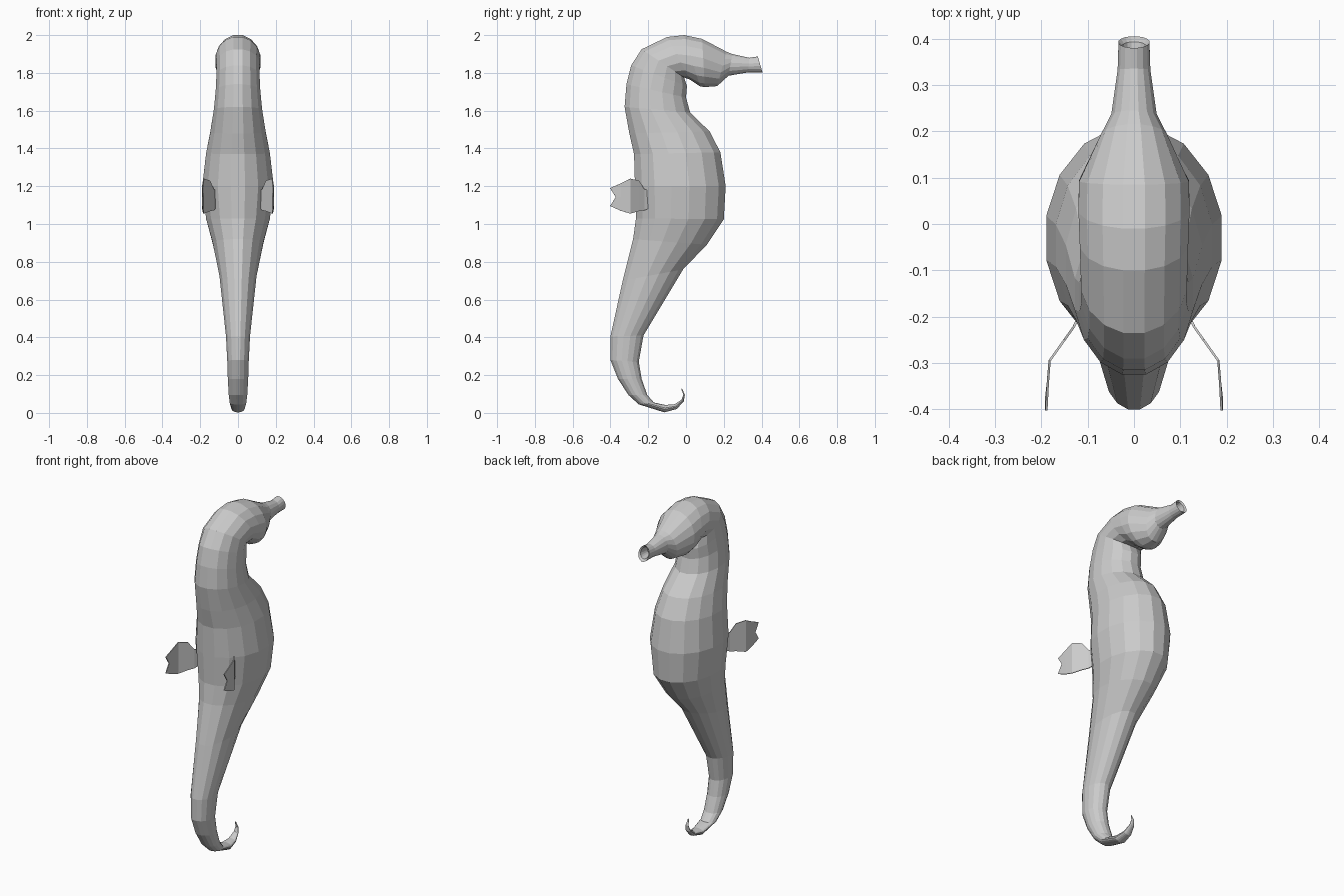
import bpy, bmesh, math
from mathutils import Vector

SIDES = 16


def finish(bm, name):
    bmesh.ops.recalc_face_normals(bm, faces=bm.faces)
    me = bpy.data.meshes.new(name)
    bm.to_mesh(me)
    bm.free()
    ob = bpy.data.objects.new(name, me)
    bpy.context.collection.objects.link(ob)
    return ob


def loft(name, sections):
    """Skin elliptical rings given as (back y, z, front y, z, half width)."""
    bm = bmesh.new()
    rings = []
    for by, bz, fy, fz, w in sections:
        mid = Vector((0, (by + fy) / 2, (bz + fz) / 2))
        axis = Vector((0, (by - fy) / 2, (bz - fz) / 2)) / math.cos(math.pi / SIDES)
        ring = []
        for i in range(SIDES):
            a = 2 * math.pi * (i + 0.5) / SIDES
            ring.append(bm.verts.new(mid + axis * math.cos(a) + Vector((w * math.sin(a), 0, 0))))
        rings.append(ring)
    for r, s in zip(rings, rings[1:]):
        for i in range(SIDES):
            j = (i + 1) % SIDES
            bm.faces.new((r[i], r[j], s[j], s[i]))
    bm.faces.new(rings[0])
    bm.faces.new(rings[-1])
    return finish(bm, name)


# Curled tail, belly, neck, head and hollow snout as one skin
loft("body", [
    (-0.021, 0.130, -0.025, 0.127, 0.003),
    (-0.006, 0.095, -0.014, 0.095, 0.009),
    (-0.012, 0.060, -0.024, 0.070, 0.015),
    (-0.050, 0.020, -0.060, 0.046, 0.025),
    (-0.115, 0.003, -0.110, 0.042, 0.035),
    (-0.250, 0.045, -0.170, 0.055, 0.044),
    (-0.305, 0.095, -0.205, 0.095, 0.050),
    (-0.360, 0.180, -0.235, 0.180, 0.055),
    (-0.400, 0.280, -0.250, 0.270, 0.058),
    (-0.400, 0.405, -0.225, 0.410, 0.065),
    (-0.335, 0.700, -0.015, 0.760, 0.100),
    (-0.280, 0.920, 0.110, 0.890, 0.138),
    (-0.265, 1.030, 0.200, 1.025, 0.172),
    (-0.270, 1.200, 0.210, 1.200, 0.193),
    (-0.275, 1.370, 0.182, 1.380, 0.172),
    (-0.300, 1.480, 0.125, 1.490, 0.150),
    (-0.325, 1.620, 0.022, 1.590, 0.130),
    (-0.315, 1.740, 0.000, 1.670, 0.120),
    (-0.290, 1.840, 0.005, 1.730, 0.116),
    (-0.235, 1.925, -0.010, 1.775, 0.116),
    (-0.100, 1.990, 0.020, 1.765, 0.119),
    (-0.010, 2.000, 0.075, 1.728, 0.122),
    (0.085, 1.980, 0.100, 1.725, 0.121),
    (0.215, 1.912, 0.165, 1.730, 0.072),
    (0.245, 1.900, 0.225, 1.785, 0.050),
    (0.335, 1.880, 0.330, 1.803, 0.036),
    (0.380, 1.887, 0.405, 1.803, 0.034),
    (0.375, 1.877, 0.393, 1.815, 0.026),
    (0.330, 1.865, 0.330, 1.820, 0.020),
])

# Side fins: columns of (x, y, bottom z, top z), last column notched
columns = [
    (0.110, -0.180, 1.090, 1.170),
    (0.130, -0.222, 1.072, 1.185),
    (0.150, -0.250, 1.068, 1.230),
    (0.182, -0.295, 1.055, 1.240),
    (0.186, -0.345, 1.070, 1.215),
    (0.189, -0.402, 1.095, 1.190),
]
for side, name in ((1, "right_fin"), (-1, "left_fin")):
    bm = bmesh.new()
    grid = []
    for k, (x, y, lo, hi) in enumerate(columns):
        notch = 0.03 if k == len(columns) - 1 else 0
        grid.append([bm.verts.new((side * x, yy, z)) for yy, z in
                     ((y, lo), (y + notch, (lo + hi) / 2), (y, hi))])
    for c, d in zip(grid, grid[1:]):
        for r in range(2):
            bm.faces.new((c[r], c[r + 1], d[r + 1], d[r]))
    fin = finish(bm, name)
    mod = fin.modifiers.new("thickness", 'SOLIDIFY')
    mod.thickness = 0.005
    mod.offset = 0
